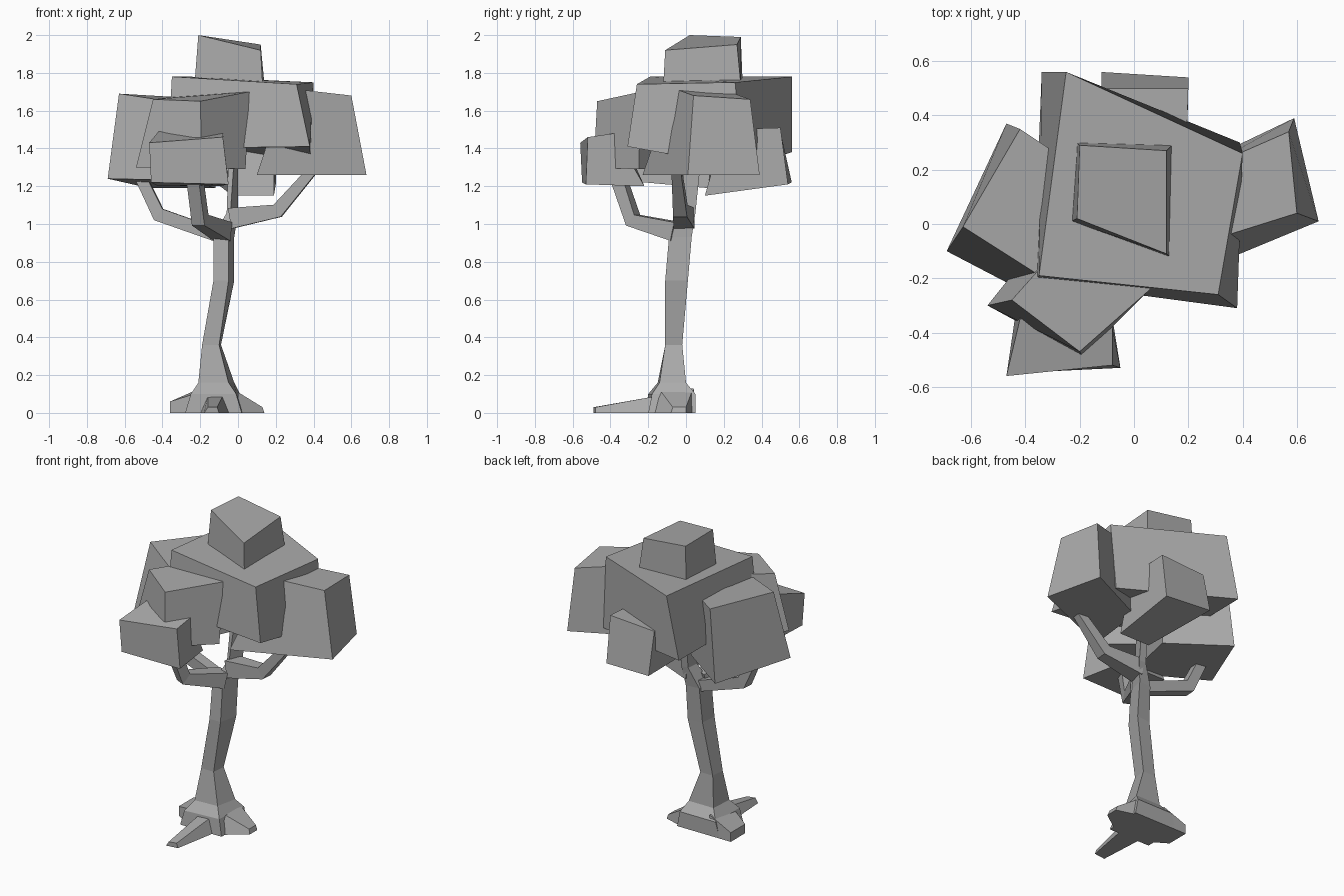
import bpy
import bmesh
from mathutils import Vector

cube = bpy.data.objects.get("Cube")
if cube:
    bpy.data.objects.remove(cube, do_unlink=True)

# One plain material for the whole tree
grey = bpy.data.materials.new("plain_grey")
grey.use_nodes = True
colour = (0.4, 0.4, 0.4, 1)
grey.diffuse_color = colour
grey.node_tree.nodes["Principled BSDF"].inputs["Base Color"].default_value = colour


def loft(name, rings):
    """Join rings of equal point count with flat faces and cap both ends."""
    bm = bmesh.new()
    rows = [[bm.verts.new(point) for point in ring] for ring in rings]
    for lower, upper in zip(rows, rows[1:]):
        count = len(lower)
        for i in range(count):
            j = (i + 1) % count
            bm.faces.new((lower[i], lower[j], upper[j], upper[i]))
    bm.faces.new(list(reversed(rows[0])))
    bm.faces.new(rows[-1])
    bmesh.ops.recalc_face_normals(bm, faces=bm.faces)
    mesh = bpy.data.meshes.new(name)
    bm.to_mesh(mesh)
    bm.free()
    mesh.materials.append(grey)
    obj = bpy.data.objects.new(name, mesh)
    bpy.context.collection.objects.link(obj)
    return obj


def level(z, *corners):
    """Horizontal ring of corners at one height."""
    return [(x, y, z) for x, y in corners]


def branch(name, path, radii):
    """Square-section limb swept along a bent path."""
    points = [Vector(point) for point in path]
    rings = []
    for i, point in enumerate(points):
        before = points[max(i - 1, 0)]
        after = points[min(i + 1, len(points) - 1)]
        along = (after - before).normalized()
        side = Vector((along.y, -along.x, 0)).normalized()
        up = side.cross(along)
        r = radii[i]
        rings.append([point + side * a * r + up * b * r
                      for a, b in ((-1, -1), (1, -1), (1, 1), (-1, 1))])
    return loft(name, rings)


# Trunk: flared foot, bent stem and slim upper stem
loft("trunk", [
    level(0, (-.28, -.2), (.02, -.2), (.03, .05), (-.28, .05)),
    level(.1, (-.25, -.2), (-.01, -.18), (.01, .05), (-.25, .05)),
    level(.16, (-.21, -.15), (-.05, -.14), (-.02, 0), (-.2, 0)),
    level(.36, (-.19, -.11), (-.1, -.11), (-.09, -.02), (-.18, -.02)),
    level(.7, (-.13, -.11), (-.05, -.11), (-.02, .01), (-.12, 0)),
    level(.93, (-.13, -.08), (-.05, -.09), (-.02, .03), (-.11, .02)),
    level(1.06, (-.06, -.03), (-.04, -.04), (0, .05), (-.05, .05)),
    level(1.35, (-.05, 0), (-.02, 0), (0, .08), (-.05, .08)),
])

# Roots, each from its inner end to its tip
loft("front_root", [
    [(-.2, -.15, 0), (-.04, -.15, 0), (-.08, -.15, .09), (-.16, -.15, .09)],
    [(-.18, -.49, 0), (-.1, -.48, 0), (-.11, -.48, .03), (-.16, -.49, .03)],
])
loft("right_root", [
    [(-.2, -.2, 0), (-.2, .05, 0), (-.2, .04, .13), (-.2, -.18, .11)],
    [(-.36, -.1, 0), (-.36, .05, 0), (-.36, .05, .06), (-.36, -.1, .06)],
])
loft("left_root", [
    [(0, -.18, 0), (0, .04, 0), (0, .03, .11), (0, -.13, .11)],
    [(.14, -.08, 0), (.14, 0, 0), (.13, 0, .03), (.13, -.07, .03)],
])

# Bent branches holding the side clumps
branch("right_branch", [(-.08, -.03, .93), (-.42, -.01, 1.05), (-.52, 0, 1.26)],
       (.035, .037, .03))
branch("left_branch", [(-.04, -.01, 1.03), (.21, -.03, 1.07), (.4, -.05, 1.29)],
       (.055, .037, .025))
branch("front_branch", [(-.08, -.05, .96), (-.2, -.28, 1.02), (-.23, -.36, 1.25)],
       (.05, .037, .035))

# Leaf clumps: lower ring then upper ring, going round from front left
loft("main_clump", [
    [(-.37, -.21, 1.4), (.38, -.31, 1.41), (.39, .3, 1.3), (-.34, .56, 1.38)],
    [(-.35, -.19, 1.78), (.31, -.26, 1.74), (.4, .26, 1.75), (-.25, .56, 1.78)],
])
loft("top_clump", [
    [(-.23, .01, 1.74), (.13, -.12, 1.74), (.14, .29, 1.74), (-.21, .3, 1.74)],
    [(-.21, .02, 2), (.12, -.11, 1.92), (.12, .27, 1.95), (-.2, .29, 1.99)],
])
loft("right_clump", [
    [(-.69, -.1, 1.24), (-.25, -.33, 1.23), (-.12, .12, 1.19), (-.47, .37, 1.19)],
    [(-.63, -.01, 1.69), (-.3, -.22, 1.64), (-.12, .15, 1.66), (-.42, .35, 1.66)],
])
loft("front_upper_clump", [
    [(-.54, -.3, 1.3), (-.19, -.49, 1.3), (.04, -.25, 1.29), (-.3, 0, 1.3)],
    [(-.45, -.28, 1.66), (-.2, -.47, 1.65), (.06, -.24, 1.7), (-.2, 0, 1.69)],
])
loft("front_lower_clump", [
    [(-.46, -.55, 1.22), (-.05, -.53, 1.21), (-.1, -.22, 1.2), (-.42, -.22, 1.2)],
    [(-.47, -.56, 1.43), (-.08, -.52, 1.46), (-.08, -.38, 1.48), (-.42, -.35, 1.49)],
])
loft("left_clump", [
    [(.1, -.23, 1.26), (.68, .01, 1.26), (.59, .39, 1.26), (.15, .18, 1.26)],
    [(.25, -.07, 1.72), (.6, .04, 1.68), (.57, .34, 1.66), (.25, .2, 1.71)],
])
loft("back_clump", [
    [(-.03, .1, 1.15), (.19, .1, 1.15), (.2, .54, 1.21), (-.12, .56, 1.22)],
    [(-.1, .2, 1.5), (.19, .2, 1.5), (.2, .5, 1.51), (-.12, .5, 1.49)],
])
